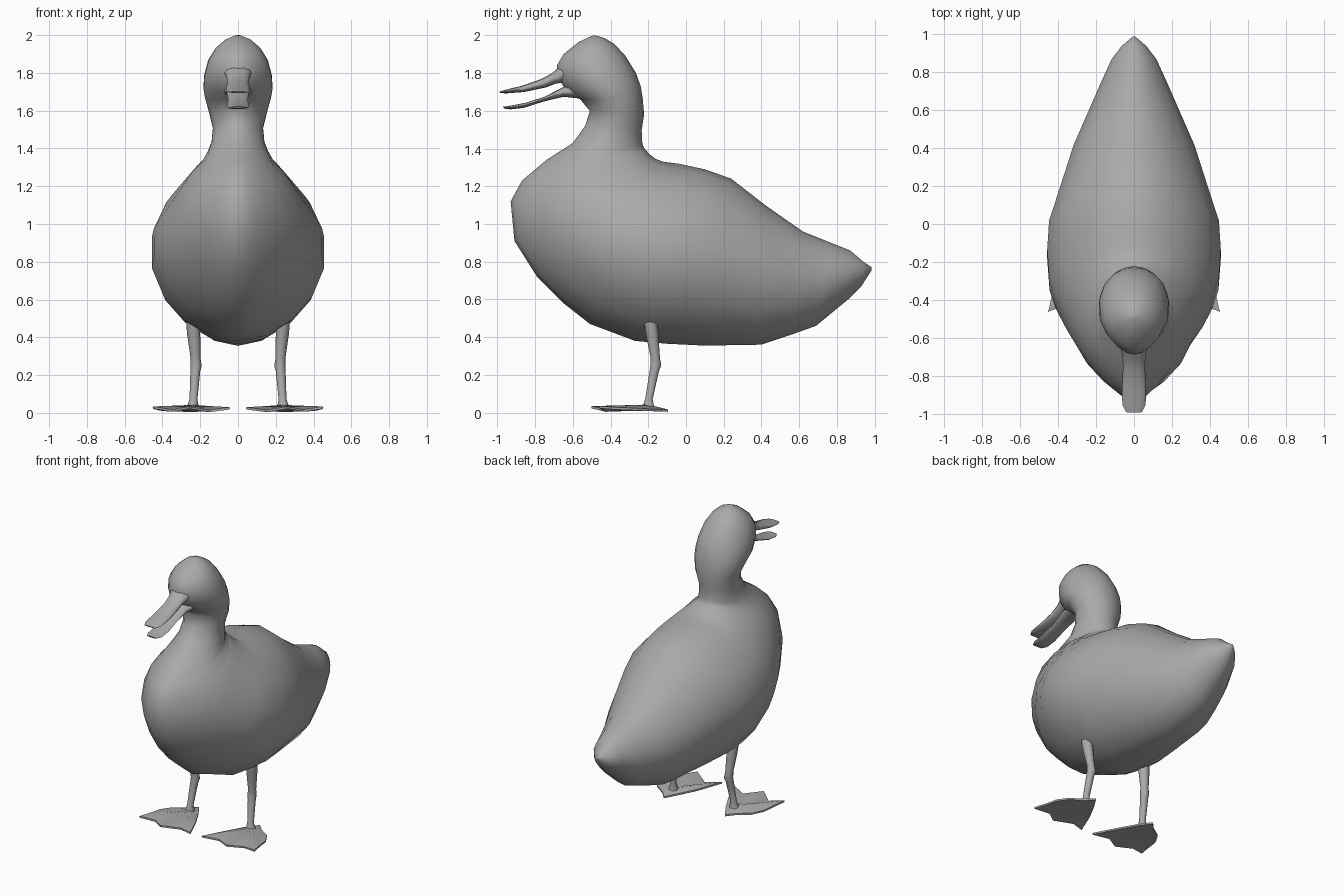
import bpy, bmesh, math
from mathutils import Vector

cube = bpy.data.objects.get("Cube")
if cube:
    bpy.data.objects.remove(cube, do_unlink=True)

grey = bpy.data.materials.new("plain grey")
grey.use_nodes = True
grey.diffuse_color = (0.4, 0.4, 0.4, 1)
grey.node_tree.nodes["Principled BSDF"].inputs["Base Color"].default_value = (0.4, 0.4, 0.4, 1)


def finish(name, bm, angle=80):
    """Turn a bmesh into a smooth shaded object."""
    bmesh.ops.recalc_face_normals(bm, faces=bm.faces)
    mesh = bpy.data.meshes.new(name)
    bm.to_mesh(mesh)
    bm.free()
    mesh.materials.append(grey)
    obj = bpy.data.objects.new(name, mesh)
    bpy.context.collection.objects.link(obj)
    bpy.ops.object.select_all(action="DESELECT")
    obj.select_set(True)
    bpy.context.view_layer.objects.active = obj
    bpy.ops.object.shade_smooth_by_angle(angle=math.radians(angle))
    return obj


def bridge(bm, rings):
    """Skin a row of rings and close both ends."""
    n = len(rings[0])
    for a, b in zip(rings, rings[1:]):
        for i in range(n):
            j = (i + 1) % n
            bm.faces.new((a[i], a[j], b[j], b[i]))
    for ring in (rings[0], rings[-1]):
        hub = bm.verts.new(sum((v.co for v in ring), Vector()) / n)
        for i in range(n):
            bm.faces.new((ring[i], ring[(i + 1) % n], hub))


def loft(name, sections, sides, taper=lambda i: (0, 0)):
    """Oval rings, each spanning a back point and a belly point (y, z).
    The taper narrows the belly half and the back half of a ring."""
    bm = bmesh.new()
    rings = []
    for k, (by, bz, fy, fz, half) in enumerate(sections):
        belly, back = taper(k)
        ring = []
        for i in range(sides):
            a = math.tau * i / sides
            s = math.cos(a)
            t = (1 + s) / 2
            w = half * math.sin(a) * (1 - (belly if s > 0 else back) * s * s)
            ring.append(bm.verts.new((w, by + (fy - by) * t, bz + (fz - bz) * t)))
        rings.append(ring)
    bridge(bm, rings)
    return finish(name, bm)


def body_taper(i):
    if i < 9:
        return .1, .15
    return (.35, .15) if i < 15 else (.25, 0)


# Body, neck and head: one skin whose rings fan round the nape
loft("body_and_head", [
    (.985, .77, .985, .755, .006),
    (.94, .80, .93, .67, .065),
    (.87, .86, .86, .60, .12),
    (.77, .90, .69, .46, .18),
    (.62, .96, .55, .41, .245),
    (.42, 1.10, .40, .36, .325),
    (.24, 1.24, .10, .355, .40),
    (.10, 1.29, -.10, .365, .455),
    (-.04, 1.32, -.27, .38, .465),
    (-.12, 1.33, -.51, .47, .455),
    (-.16, 1.345, -.65, .58, .42),
    (-.18, 1.36, -.79, .72, .372),
    (-.20, 1.375, -.91, .91, .312),
    (-.21, 1.39, -.93, 1.12, .245),
    (-.22, 1.40, -.87, 1.23, .195),
    (-.228, 1.415, -.74, 1.34, .163),
    (-.233, 1.44, -.60, 1.43, .142),
    (-.235, 1.50, -.535, 1.52, .135),
    (-.222, 1.58, -.51, 1.60, .155),
    (-.23, 1.67, -.56, 1.66, .177),
    (-.24, 1.73, -.63, 1.70, .186),
    (-.265, 1.80, -.675, 1.77, .182),
    (-.32, 1.89, -.685, 1.84, .16),
    (-.38, 1.955, -.65, 1.90, .12),
    (-.43, 1.985, -.57, 1.965, .068),
    (-.48, 2.0, -.50, 1.998, .012),
], 18, body_taper)

# Open bill
loft("upper_bill", [
    (-.60, 1.88, -.58, 1.74, .10),
    (-.665, 1.84, -.64, 1.75, .07),
    (-.71, 1.80, -.69, 1.745, .06),
    (-.77, 1.768, -.74, 1.725, .058),
    (-.87, 1.733, -.86, 1.70, .064),
    (-.95, 1.714, -.95, 1.693, .061),
    (-.99, 1.702, -.985, 1.694, .042),
], 12)
loft("lower_bill", [
    (-.58, 1.76, -.56, 1.665, .085),
    (-.66, 1.722, -.65, 1.675, .06),
    (-.75, 1.675, -.76, 1.648, .052),
    (-.85, 1.643, -.86, 1.616, .056),
    (-.93, 1.628, -.93, 1.608, .055),
    (-.97, 1.622, -.965, 1.612, .036),
], 12)

for side, label in ((1, "left"), (-1, "right")):
    # Leg with a slight knob at the ankle joint: x, y, z, radius
    bm = bmesh.new()
    rings = []
    for x, y, z, r in ((.24, -.19, .50, .036), (.235, -.18, .42, .035),
                       (.225, -.163, .29, .026), (.222, -.16, .25, .03),
                       (.226, -.168, .22, .026), (.236, -.197, .07, .021),
                       (.24, -.20, .025, .034)):
        rings.append([bm.verts.new((side * (x + r * math.cos(math.tau * i / 10)),
                                    y + r * math.sin(math.tau * i / 10), z))
                      for i in range(10)])
    bridge(bm, rings)
    finish(label + "_leg", bm)

    # Webbed foot: three toe tips, hollow web edges and a rear toe
    outline = [(.24, -.095, .016), (.19, -.17, .02), (.12, -.30, .022), (.045, -.47, .03),
               (.15, -.425, .016), (.26, -.50, .034), (.35, -.425, .018), (.45, -.46, .034),
               (.43, -.37, .028), (.415, -.28, .024), (.37, -.205, .02), (.29, -.15, .018)]
    bm = bmesh.new()
    hubs = [bm.verts.new((side * .24, -.20, h)) for h in (.042, .012)]
    tops, unders = ([bm.verts.new((side * x, y, z - d)) for x, y, z in outline]
                    for d in (0, .012))
    for i in range(len(outline)):
        j = (i + 1) % len(outline)
        bm.faces.new((tops[i], tops[j], hubs[0]))
        bm.faces.new((unders[j], unders[i], hubs[1]))
        bm.faces.new((tops[j], tops[i], unders[i], unders[j]))
    finish(label + "_foot", bm, 40)

    # Toe ridges running over the web
    for toe, (tx, ty, tz) in zip(("inner", "middle", "outer"), (outline[3], outline[5], outline[7])):
        bm = bmesh.new()
        start, tip = Vector((side * .24, -.20, .034)), Vector((side * tx, ty, tz - .006))
        across = (tip - start).cross(Vector((0, 0, 1))).normalized()
        rings = []
        for t, r in ((0, .014), (.55, .01), (1, .003)):
            mid = start.lerp(tip, t)
            rings.append([bm.verts.new(mid + across * r * math.cos(a) + Vector((0, 0, r * .7 * math.sin(a))))
                          for a in (math.tau * i / 6 for i in range(6))])
        bridge(bm, rings)
        finish(label + "_" + toe + "_toe", bm)
